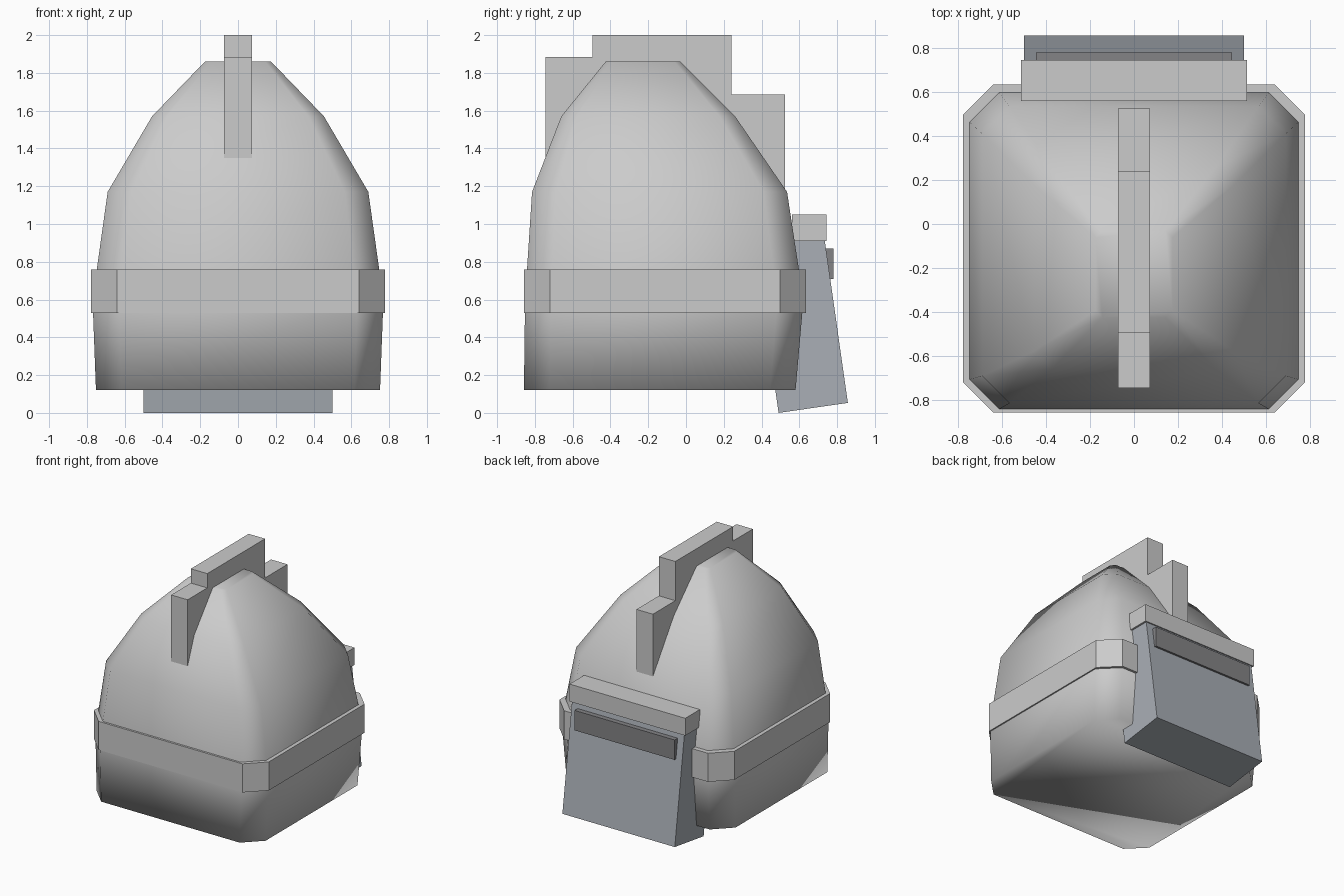
import bpy, bmesh

if "Cube" in bpy.data.objects:
    bpy.data.objects.remove(bpy.data.objects["Cube"])


def material(name, rgb):
    m = bpy.data.materials.new(name)
    m.diffuse_color = (*rgb, 1)
    m.use_nodes = True
    m.node_tree.nodes["Principled BSDF"].inputs["Base Color"].default_value = m.diffuse_color
    return m


def octagon(hx, y0, y1, z, c):
    """Rectangle with chamfered corners, counter-clockwise."""
    return [(hx - c, y0, z), (hx, y0 + c, z), (hx, y1 - c, z), (hx - c, y1, z),
            (c - hx, y1, z), (-hx, y1 - c, z), (-hx, y0 + c, z), (c - hx, y0, z)]


def loft(name, rings, smooth=False, mat=None):
    """Skin a stack of equal-length rings and cap both ends."""
    bm = bmesh.new()
    loops = [[bm.verts.new(p) for p in r] for r in rings]
    n = len(loops[0])
    for a, b in zip(loops, loops[1:]):
        for i in range(n):
            j = (i + 1) % n
            bm.faces.new((a[i], a[j], b[j], b[i]))
    bm.faces.new(loops[0][::-1])
    bm.faces.new(loops[-1])
    bmesh.ops.recalc_face_normals(bm, faces=bm.faces[:])
    for f in bm.faces:
        f.smooth = smooth
    me = bpy.data.meshes.new(name)
    bm.to_mesh(me)
    bm.free()
    ob = bpy.data.objects.new(name, me)
    bpy.context.collection.objects.link(ob)
    if mat:
        me.materials.append(mat)
    return ob


def extrude_x(name, profile, hx, mat=None):
    """Extrude a y-z profile symmetrically along x."""
    return loft(name, [[(x, y, z) for y, z in profile] for x in (-hx, hx)], mat=mat)


def box(name, hx, y0, y1, z0, z1, mat=None):
    return extrude_x(name, [(y0, z0), (y1, z0), (y1, z1), (y0, z1)], hx, mat)


guard_grey = material("guard_grey", (0.40, 0.43, 0.47))
dark_grey = material("dark_grey", (0.23, 0.23, 0.24))

# Domed shell: half width, front y, back y, height
shell = [(0.752, -0.858, 0.58, 0.12), (0.77, -0.852, 0.622, 0.60),
         (0.69, -0.815, 0.535, 1.17), (0.455, -0.66, 0.26, 1.57),
         (0.175, -0.425, -0.03, 1.86)]
loft("dome_shell", [octagon(hx, a, b, z, 0.18 * hx) for hx, a, b, z in shell], smooth=True)

# Band around the shell
loft("brow_band", [octagon(0.778, -0.858, 0.635, z, 0.138) for z in (0.53, 0.76)])

# Stepped crest
box("crest_front", 0.073, -0.745, -0.495, 1.30, 1.885)
box("crest_middle", 0.073, -0.495, 0.24, 1.50, 2.0)
box("crest_back", 0.073, 0.24, 0.525, 1.15, 1.685)

# Tilted neck guard with its lip and dark inset strip
extrude_x("neck_guard", [(0.49, 0.0), (0.857, 0.053), (0.73, 0.945), (0.364, 0.89)],
          0.5, guard_grey)
box("guard_lip", 0.515, 0.56, 0.745, 0.91, 1.05)
box("guard_strip", 0.445, 0.66, 0.78, 0.71, 0.87, dark_grey)
